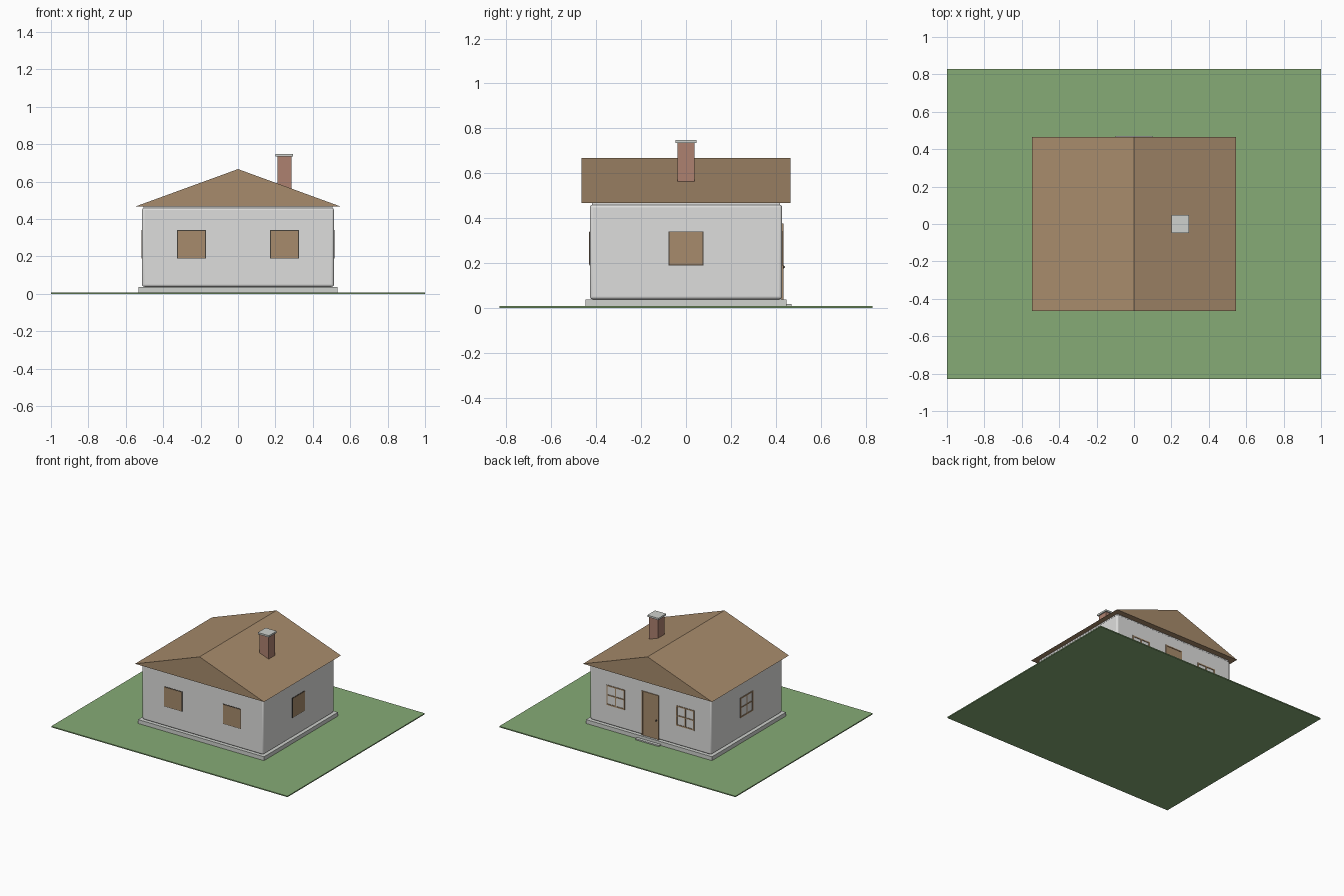
import bpy
import bmesh
from math import pi
from mathutils import Matrix, Vector

if "Cube" in bpy.data.objects:
    bpy.data.objects.remove(bpy.data.objects["Cube"], do_unlink=True)


def material(name, r, g, b):
    m = bpy.data.materials.new(name)
    m.use_nodes = True
    m.diffuse_color = (r, g, b, 1)
    bsdf = next(n for n in m.node_tree.nodes if n.type == "BSDF_PRINCIPLED")
    bsdf.inputs["Base Color"].default_value = (r, g, b, 1)
    bsdf.inputs["Roughness"].default_value = 0.8
    return m


GRASS = material("grass green", 0.24, 0.41, 0.18)
WOOD = material("wood brown", 0.39, 0.26, 0.15)
PLASTER = material("plaster white", 0.73, 0.73, 0.72)
STONE = material("foundation grey", 0.62, 0.64, 0.61)
BRICK = material("brick red", 0.42, 0.22, 0.16)
METAL = material("dark metal", 0.06, 0.05, 0.04)


def finish(name, bm, mat, matrix=Matrix()):
    mesh = bpy.data.meshes.new(name)
    bmesh.ops.recalc_face_normals(bm, faces=bm.faces)
    bm.to_mesh(mesh)
    bm.free()
    mesh.materials.append(mat)
    ob = bpy.data.objects.new(name, mesh)
    ob.matrix_world = matrix
    bpy.context.collection.objects.link(ob)
    return ob


def boxes(name, mat, spans, matrix=Matrix()):
    """One object from boxes given as (low corner, high corner)."""
    bm = bmesh.new()
    for low, high in spans:
        low, high = Vector(low), Vector(high)
        place = Matrix.Translation((low + high) / 2) @ Matrix.Diagonal((*(high - low), 1))
        bmesh.ops.create_cube(bm, size=1, matrix=place)
    return finish(name, bm, mat, matrix)


def slab(name, mat, hx, hy, z0, z1, cx=0, cy=0):
    return boxes(name, mat, [((cx - hx, cy - hy, z0), (cx + hx, cy + hy, z1))])


# Ground and foundation
slab("ground", GRASS, 1, 0.83, 0, 0.008)
slab("foundation", STONE, 0.533, 0.447, 0.008, 0.038)
slab("door_step", STONE, 0.1, 0.015, 0.008, 0.017, cy=0.455)

# Walls with softly rounded corners
WX, WY = 0.513, 0.428
walls = slab("walls", PLASTER, WX, WY, 0.038, 0.46)
bevel = walls.modifiers.new("rounded corners", "BEVEL")
bevel.width = 0.012
bevel.segments = 3
bpy.context.view_layer.objects.active = walls
walls.select_set(True)
bpy.ops.object.shade_smooth_by_angle(angle=pi / 3)
walls.select_set(False)
slab("ceiling", PLASTER, 0.505, 0.42, 0.45, 0.469)

# Gable roof
bm = bmesh.new()
profile = [(-0.546, 0.468), (0.546, 0.468), (0, 0.667)]
end = bm.faces.new([bm.verts.new((x, -0.465, z)) for x, z in profile])
side = bmesh.ops.extrude_face_region(bm, geom=[end])
bmesh.ops.translate(bm, vec=(0, 0.93, 0),
                    verts=[v for v in side["geom"] if isinstance(v, bmesh.types.BMVert)])
finish("roof", bm, WOOD)

# Chimney
slab("chimney", BRICK, 0.038, 0.038, 0.5, 0.735, cx=0.248)
slab("chimney_cap", STONE, 0.047, 0.047, 0.735, 0.748, cx=0.248)

# Window helpers: local x runs along the wall, local -y points outwards
HALF, Z0, Z1 = 0.077, 0.188, 0.341
ZM = (Z0 + Z1) / 2


def wall_matrix(angle, distance, along=0):
    return Matrix.Rotation(angle, 4, "Z") @ Matrix.Translation((along, -distance, 0))


def shuttered_window(name, matrix):
    lip = 0.004
    boxes(name + "_edge", METAL, [((-HALF, -0.002, Z0), (HALF, 0.002, Z1))], matrix)
    boxes(name, WOOD, [((lip - HALF, -0.004, Z0 + lip), (HALF - lip, 0.002, Z1 - lip))], matrix)


def paned_window(name, matrix):
    bar, thin = 0.009, 0.004

    def rect(x0, x1, z0, z1):
        return (x0, -0.004, z0), (x1, 0.002, z1)

    boxes(name + "_frame", WOOD, [
        rect(-HALF, bar - HALF, Z0, Z1), rect(HALF - bar, HALF, Z0, Z1),
        rect(bar - HALF, HALF - bar, Z0, Z0 + bar), rect(bar - HALF, HALF - bar, Z1 - bar, Z1),
        rect(-thin, thin, Z0 + bar, Z1 - bar),
        rect(bar - HALF, -thin, ZM - thin, ZM + thin), rect(thin, HALF - bar, ZM - thin, ZM + thin),
    ], matrix)


for label, sign in (("left", 1), ("right", -1)):
    shuttered_window(f"front_{label}_window", wall_matrix(0, WY, sign * 0.249))
    paned_window(f"back_{label}_window", wall_matrix(pi, WY, -sign * 0.295))
shuttered_window("left_side_window", wall_matrix(pi / 2, WX))
paned_window("right_side_window", wall_matrix(-pi / 2, WX))

# Back door with surround and knob
door_wall = wall_matrix(pi, WY)
boxes("door", WOOD, [((-0.064, -0.003, 0.038), (0.064, 0.002, 0.368))], door_wall)
boxes("door_frame", WOOD, [
    ((-0.072, -0.006, 0.038), (-0.064, 0.002, 0.376)),
    ((0.064, -0.006, 0.038), (0.072, 0.002, 0.376)),
    ((-0.064, -0.006, 0.368), (0.064, 0.002, 0.376)),
], door_wall)
bm = bmesh.new()
bmesh.ops.create_uvsphere(bm, u_segments=12, v_segments=8, radius=0.006,
                          matrix=Matrix.Translation((0.052, -0.007, 0.182)))
for face in bm.faces:
    face.smooth = True
finish("door_knob", bm, METAL, door_wall)
